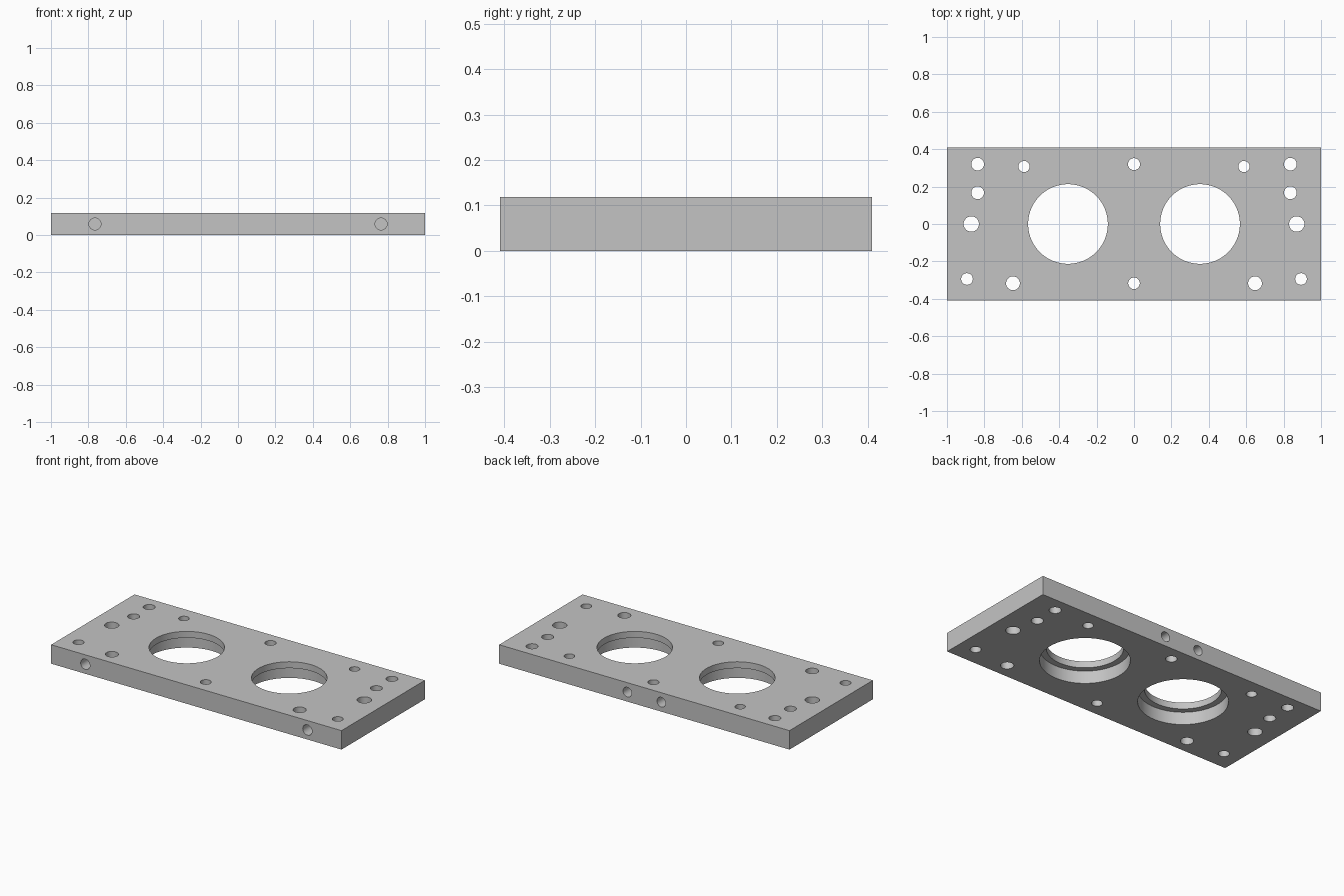
import bpy, bmesh, math
from mathutils import Matrix, Vector

cube = bpy.data.objects.get("Cube")
if cube:
    bpy.data.objects.remove(cube, do_unlink=True)

WIDTH, DEPTH, HEIGHT = 2.0, 0.82, 0.118
LIP_Z = 0.078      # underside of the lip above each counterbore
OVER = 0.05        # how far cutters poke out of the plate

metal = bpy.data.materials.new("plain_grey")
metal.use_nodes = True
grey = (0.55, 0.55, 0.55, 1)
metal.diffuse_color = grey
metal.node_tree.nodes["Principled BSDF"].inputs["Base Color"].default_value = grey


def make_object(name, bm):
    bmesh.ops.recalc_face_normals(bm, faces=bm.faces)
    mesh = bpy.data.meshes.new(name)
    bm.to_mesh(mesh)
    bm.free()
    mesh.materials.append(metal)
    obj = bpy.data.objects.new(name, mesh)
    bpy.context.collection.objects.link(obj)
    return obj


def add_turned(bm, profile, matrix, sides):
    """Closed solid made of stacked rings, from (radius, height) points."""
    rings = []
    for r, h in profile:
        angles = [2 * math.pi * i / sides for i in range(sides)]
        rings.append([bm.verts.new(matrix @ Vector((r * math.cos(a), r * math.sin(a), h)))
                      for a in angles])
    for low, high in zip(rings, rings[1:]):
        for i in range(sides):
            j = (i + 1) % sides
            bm.faces.new((low[i], low[j], high[j], high[i]))
    bm.faces.new(rings[0][::-1])
    bm.faces.new(rings[-1])


def mirrored(x):
    return (x, -x) if x else (0,)


# Rectangular plate
bm = bmesh.new()
bmesh.ops.create_cube(bm, size=1)
bmesh.ops.scale(bm, vec=(WIDTH, DEPTH, HEIGHT), verts=bm.verts)
bmesh.ops.translate(bm, vec=(0, 0, HEIGHT / 2), verts=bm.verts)
plate = make_object("drilled_plate", bm)

cut = bmesh.new()

# Two large bores, wider underneath
bore = [(0.25, -OVER), (0.25, LIP_Z), (0.213, LIP_Z), (0.213, HEIGHT + OVER)]
for x in mirrored(0.353):
    add_turned(cut, bore, Matrix.Translation((x, 0, 0)), 96)

# Vertical through holes: x, y, radius
holes = [(0.836, 0.32, 0.034), (0.836, 0.167, 0.034), (0.588, 0.307, 0.03),
         (0, 0.32, 0.032), (0.87, 0, 0.041), (0.893, -0.294, 0.031),
         (0.647, -0.317, 0.037), (0, -0.317, 0.031)]
for px, y, r in holes:
    for x in mirrored(px):
        add_turned(cut, [(r, -OVER), (r, HEIGHT + OVER)], Matrix.Translation((x, y, 0)), 40)

# Blind holes in the front and back edges: x, side, radius
for px, side, r in [(0.765, -1, 0.032), (0.117, 1, 0.03)]:
    for x in mirrored(px):
        place = (Matrix.Translation((x, side * DEPTH / 2, HEIGHT / 2))
                 @ Matrix.Rotation(side * math.pi / 2, 4, 'X'))
        add_turned(cut, [(r, -OVER), (r, 0.2)], place, 40)

cutter = make_object("hole_cutter", cut)
cutter.hide_render = True

# Drill the plate, then discard the cutter
bpy.ops.object.select_all(action='DESELECT')
plate.select_set(True)
bpy.context.view_layer.objects.active = plate
mod = plate.modifiers.new("drill", 'BOOLEAN')
mod.operation = 'DIFFERENCE'
mod.solver = 'EXACT'
mod.object = cutter
bpy.ops.object.modifier_apply(modifier=mod.name)
bpy.data.objects.remove(cutter, do_unlink=True)
bpy.ops.object.shade_smooth_by_angle(angle=math.radians(30))
